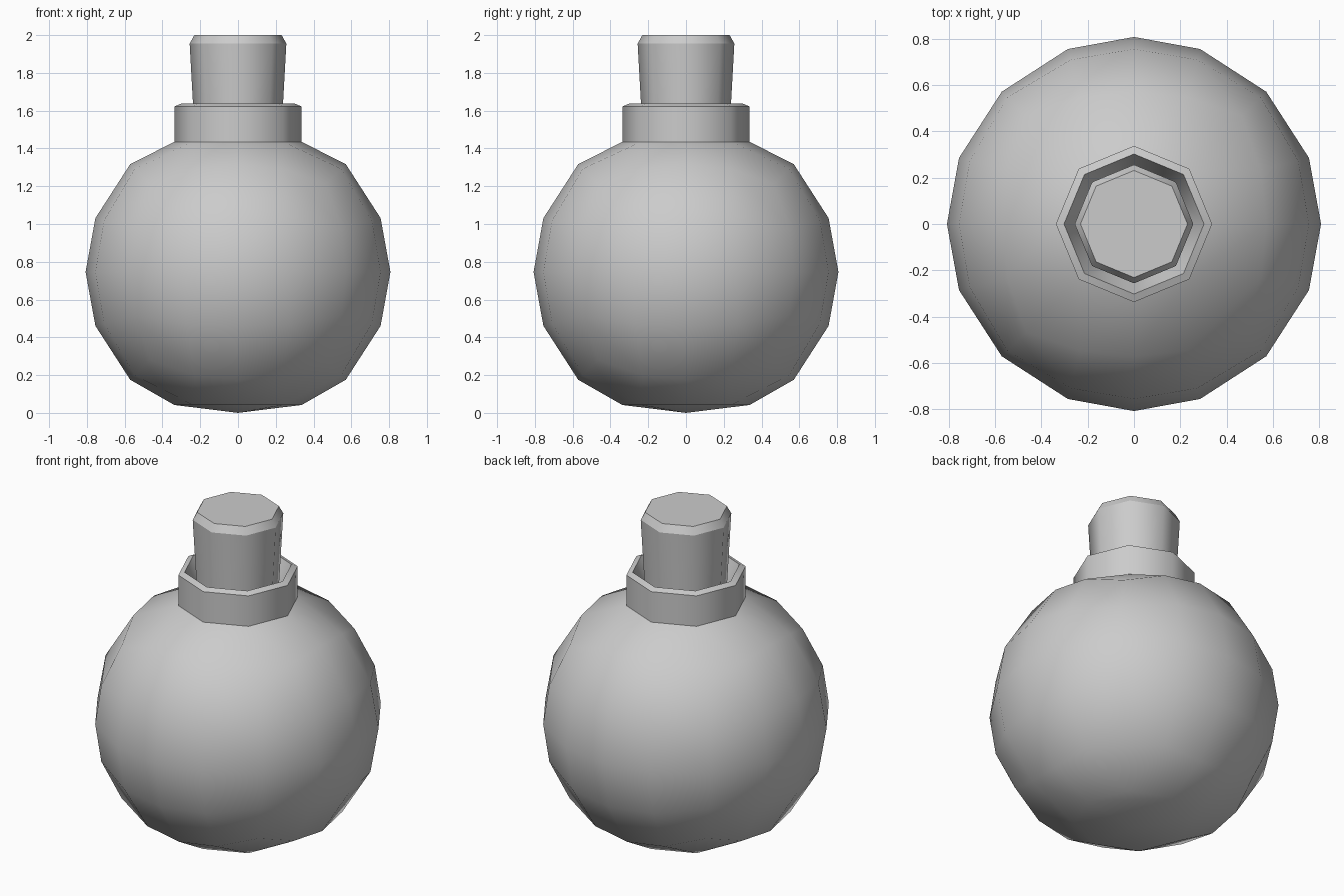
import bpy, bmesh
from math import sin, cos, tau, sqrt, atan2, pi

default = bpy.data.objects.get("Cube")
if default:
    bpy.data.objects.remove(default, do_unlink=True)

grey = bpy.data.materials.new("plain grey")
grey.use_nodes = True
colour = (0.6, 0.6, 0.6, 1)
grey.diffuse_color = colour
grey.node_tree.nodes["Principled BSDF"].inputs["Base Color"].default_value = colour

RADIUS, CENTRE, RING = 0.807, 0.746, 0.337
SEAM_Z, SIDES = 1.435, 8


def finish(name, bm):
    """Turn a bmesh into a smooth shaded object."""
    bmesh.ops.recalc_face_normals(bm, faces=bm.faces)
    for face in bm.faces:
        face.smooth = True
    mesh = bpy.data.meshes.new(name)
    bm.to_mesh(mesh)
    bm.free()
    mesh.materials.append(grey)
    obj = bpy.data.objects.new(name, mesh)
    bpy.context.collection.objects.link(obj)
    return obj


def lathe(name, profile):
    """Eight-sided turned part; crisp along its rings, smooth around them."""
    bm = bmesh.new()
    rings = [[bm.verts.new((r * cos(tau * i / SIDES), r * sin(tau * i / SIDES), z))
              for i in range(SIDES)] for r, z in profile]
    for low, high in zip(rings, rings[1:]):
        for i in range(SIDES):
            j = (i + 1) % SIDES
            bm.faces.new((low[i], low[j], high[j], high[i]))
    bm.faces.new(rings[-1])
    for edge in bm.edges:
        a, b = edge.verts
        if abs(a.co.z - b.co.z) < 1e-5:
            edge.smooth = False
    return finish(name, bm)


# Round body: a gridded cube rounded to a ball, with a round eight-point
# ring at top and bottom and an opening under the neck
bm = bmesh.new()
bmesh.ops.create_cube(bm, size=2)
bmesh.ops.subdivide_edges(bm, edges=bm.edges[:], cuts=3, use_grid_fill=True)
opening = None
for v in bm.verts:
    x, y, z = v.co
    if abs(z) > 0.99 and max(abs(x), abs(y)) < 0.6:
        if abs(x) + abs(y) < 0.1:
            v.co = (0, 0, CENTRE + z * CENTRE)
            if z > 0:
                opening = v
        else:
            turn = round(atan2(y, x) / (pi / 4)) * pi / 4
            height = SEAM_Z if z > 0 else 0.042
            v.co = (RING * cos(turn), RING * sin(turn), height)
    else:
        def bulge(a, b, c):
            return RADIUS * a * sqrt(1 - b * b / 2 - c * c / 2 + b * b * c * c / 3)
        v.co = (bulge(x, y, z), bulge(y, z, x), CENTRE + bulge(z, x, y))
bmesh.ops.delete(bm, geom=[opening], context='VERTS')
finish("flask_body", bm)

# Neck collar with a chamfered rim and a tapering mouth
lathe("neck_collar", [(RING, SEAM_Z), (RING, 1.622), (0.302, 1.637), (0.225, 1.45)])

# Tapered stopper with a chamfered top
lathe("stopper", [(0.228, 1.45), (0.256, 1.955), (0.231, 2.0)])
